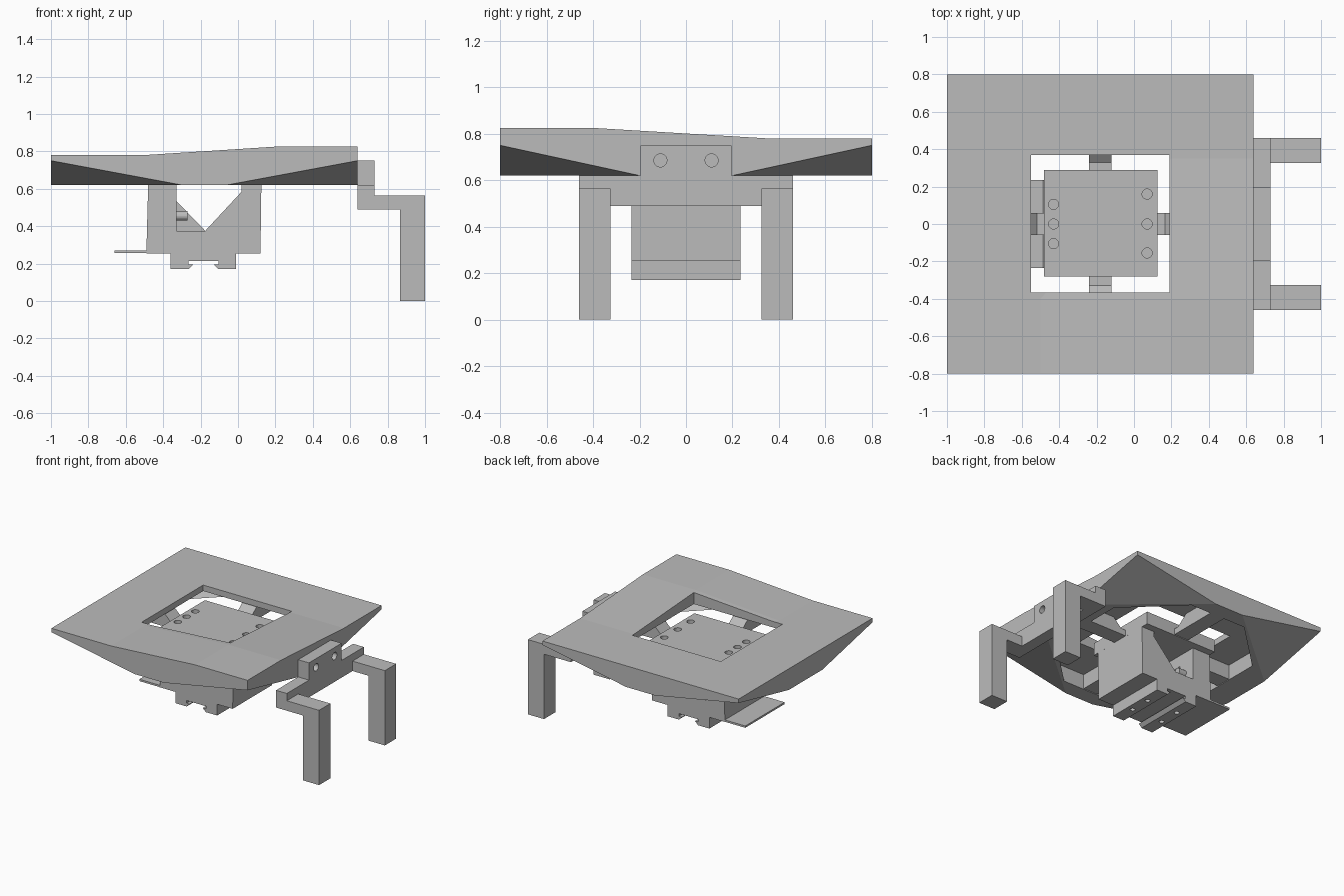
import bpy, bmesh
from mathutils import Vector, Matrix

if "Cube" in bpy.data.objects:
    bpy.data.objects.remove(bpy.data.objects["Cube"])

grey = bpy.data.materials.new("light_grey")
grey.use_nodes = True
grey.diffuse_color = (0.5, 0.5, 0.5, 1)
grey.node_tree.nodes["Principled BSDF"].inputs["Base Color"].default_value = (0.5, 0.5, 0.5, 1)


def finish(name, bm):
    bmesh.ops.recalc_face_normals(bm, faces=bm.faces)
    mesh = bpy.data.meshes.new(name)
    bm.to_mesh(mesh)
    bm.free()
    mesh.materials.append(grey)
    ob = bpy.data.objects.new(name, mesh)
    bpy.context.collection.objects.link(ob)
    return ob


def prism(name, pts, origin, u, v, depth):
    """Extrude a 2D profile, drawn along u and v, by the depth vector."""
    bm = bmesh.new()
    o, u, v = Vector(origin), Vector(u), Vector(v)
    face = bm.faces.new([bm.verts.new(o + u * a + v * b) for a, b in pts])
    ext = bmesh.ops.extrude_face_region(bm, geom=[face])
    moved = [g for g in ext["geom"] if isinstance(g, bmesh.types.BMVert)]
    bmesh.ops.translate(bm, verts=moved, vec=Vector(depth))
    return finish(name, bm)


def side_profile(name, pts, y0, y1):
    return prism(name, pts, (0, y0, 0), (1, 0, 0), (0, 0, 1), (0, y1 - y0, 0))


def box(name, x0, x1, y0, y1, z0, z1):
    return side_profile(name, [(x0, z0), (x1, z0), (x1, z1), (x0, z1)], y0, y1)


def rod(name, centre, r, length, axis="Z"):
    bm = bmesh.new()
    bmesh.ops.create_cone(bm, cap_ends=True, segments=20, radius1=r, radius2=r, depth=length)
    turn = Matrix.Rotation(1.5708, 4, "Y") if axis == "X" else Matrix()
    bmesh.ops.transform(bm, verts=bm.verts, matrix=Matrix.Translation(centre) @ turn)
    return finish(name, bm)


def boolean(ob, cutter, operation="DIFFERENCE"):
    mod = ob.modifiers.new(operation.lower(), "BOOLEAN")
    mod.operation, mod.solver, mod.object = operation, "EXACT", cutter
    cutter.hide_render = True
    cutter.hide_set(True)


def tray(name, x, y, mid_x, mid_y, z_low, z_base, z_corner, z_top):
    """Rectangular block whose four lower corners are cut by sloping planes."""
    bm = bmesh.new()
    for i in (0, 1):
        for s in (-1, 1):
            for z in (z_corner, z_top):
                bm.verts.new((x[i], s * y, z))
            for z in {z_low, z_base}:
                bm.verts.new((mid_x[i], s * y, z))
                bm.verts.new((x[i], s * mid_y, z))
    bmesh.ops.convex_hull(bm, input=bm.verts)
    bmesh.ops.dissolve_limit(bm, angle_limit=0.002, verts=bm.verts, edges=bm.edges)
    return finish(name, bm)


# Tray: slab with one gently raised corner, trimmed to the sloping underside
xs, ys = (-1, -0.5, 0.2, 0.64), (-0.8, -0.4, 0.35, 0.8)
bm = bmesh.new()
bottom, top = [], []
for i, x in enumerate(xs):
    bottom.append([bm.verts.new((x, y, 0.5)) for y in ys])
    top.append([bm.verts.new((x, y, 0.825 if i > 1 and j < 2 else 0.78))
                for j, y in enumerate(ys)])
for layer in (bottom, top):
    for i in range(3):
        for j in range(3):
            bm.faces.new((layer[i][j], layer[i + 1][j], layer[i + 1][j + 1], layer[i][j + 1]))
for i in range(3):
    for j in (0, 3):
        bm.faces.new((bottom[i][j], bottom[i + 1][j], top[i + 1][j], top[i][j]))
        bm.faces.new((bottom[j][i], bottom[j][i + 1], top[j][i + 1], top[j][i]))
bmesh.ops.triangulate(bm, faces=bm.faces)
plate = finish("tray", bm)
boolean(plate, tray("tray_outline", (-1, 0.64), 0.8, (-0.3, -0.06), 0.2,
                    0.62, 0.62, 0.75, 1), "INTERSECT")
boolean(plate, tray("tray_pocket", (-0.8, 0.44), 0.68, (-0.24, -0.12), 0.14,
                    0.57, 0.62, 0.73, 0.735))
boolean(plate, box("tray_window", -0.55, 0.19, -0.365, 0.37, 0.5, 1))

# Four ribs joining the tray to the carriage
RIB = [(0, 0.625), (1, 0.625), (1, 0.74), (0.35, 0.74), (0.14, 0.67), (0, 0.67)]
for name, start, end, width in (
        ("rib_back", (-0.18, 0.27), (-0.18, 0.69), (0.12, 0, 0)),
        ("rib_front", (-0.18, -0.27), (-0.18, -0.69), (0.12, 0, 0)),
        ("rib_left", (0.12, 0), (0.45, 0), (0, 0.12, 0)),
        ("rib_right", (-0.47, 0), (-0.81, 0), (0, 0.12, 0))):
    a, b, w = Vector((*start, 0)), Vector((*end, 0)), Vector(width)
    prism(name, RIB, a - w / 2, b - a, (0, 0, 1), w)

# Carriage top plate with six screw holes
deck = box("carriage_deck", -0.48, 0.125, -0.28, 0.29, 0.62, 0.715)
for x, rows in ((-0.43, (-0.105, 0, 0.105)), (0.07, (-0.155, 0, 0.16))):
    for y in rows:
        boolean(deck, rod("deck_hole", (x, y, 0.715), 0.027, 0.08))

# Carriage body with a notch, and a dovetail slot underneath
half_foot = [(-0.305, 0.255), (-0.175, 0.255), (-0.175, 0.17), (-0.08, 0.17),
             (-0.055, 0.195), (-0.08, 0.195), (-0.08, 0.215)]
foot = [(x - 0.185, z) for x, z in half_foot]
foot += [(-x - 0.185, z) for x, z in reversed(half_foot)]
body = side_profile("carriage_body", foot + [
    (0.125, 0.63), (0.02, 0.63), (0.02, 0.585), (-0.175, 0.375),
    (-0.33, 0.375), (-0.33, 0.63), (-0.48, 0.63)], -0.235, 0.235)
for x in (-0.315, -0.055):
    for y in (-0.08, 0.08):
        boolean(body, rod("foot_hole", (x, y, 0.17), 0.018, 0.1))
side_profile("notch_wedge", [(-0.34, 0.37), (-0.17, 0.37), (-0.34, 0.545)], -0.1, 0.1)
for y in (-0.14, 0.14):
    rod("notch_screw", (-0.305, y, 0.455), 0.026, 0.07, "X")
box("side_tongue", -0.66, -0.47, -0.235, 0.235, 0.256, 0.27)

# Leg bracket: mounting pad, crossbar and two cranked legs
pad = box("bracket_pad", 0.64, 0.73, -0.195, 0.195, 0.6, 0.75)
for y in (-0.11, 0.11):
    boolean(pad, rod("pad_hole", (0.73, y, 0.685), 0.028, 0.1, "X"))
box("bracket_crossbar", 0.64, 0.73, -0.46, 0.46, 0.49, 0.62)
leg = [(0.7, 0.49), (0.865, 0.49), (0.865, 0), (1, 0), (1, 0.565), (0.7, 0.565)]
side_profile("leg_front", leg, -0.46, -0.325)
side_profile("leg_back", leg, 0.325, 0.46)
